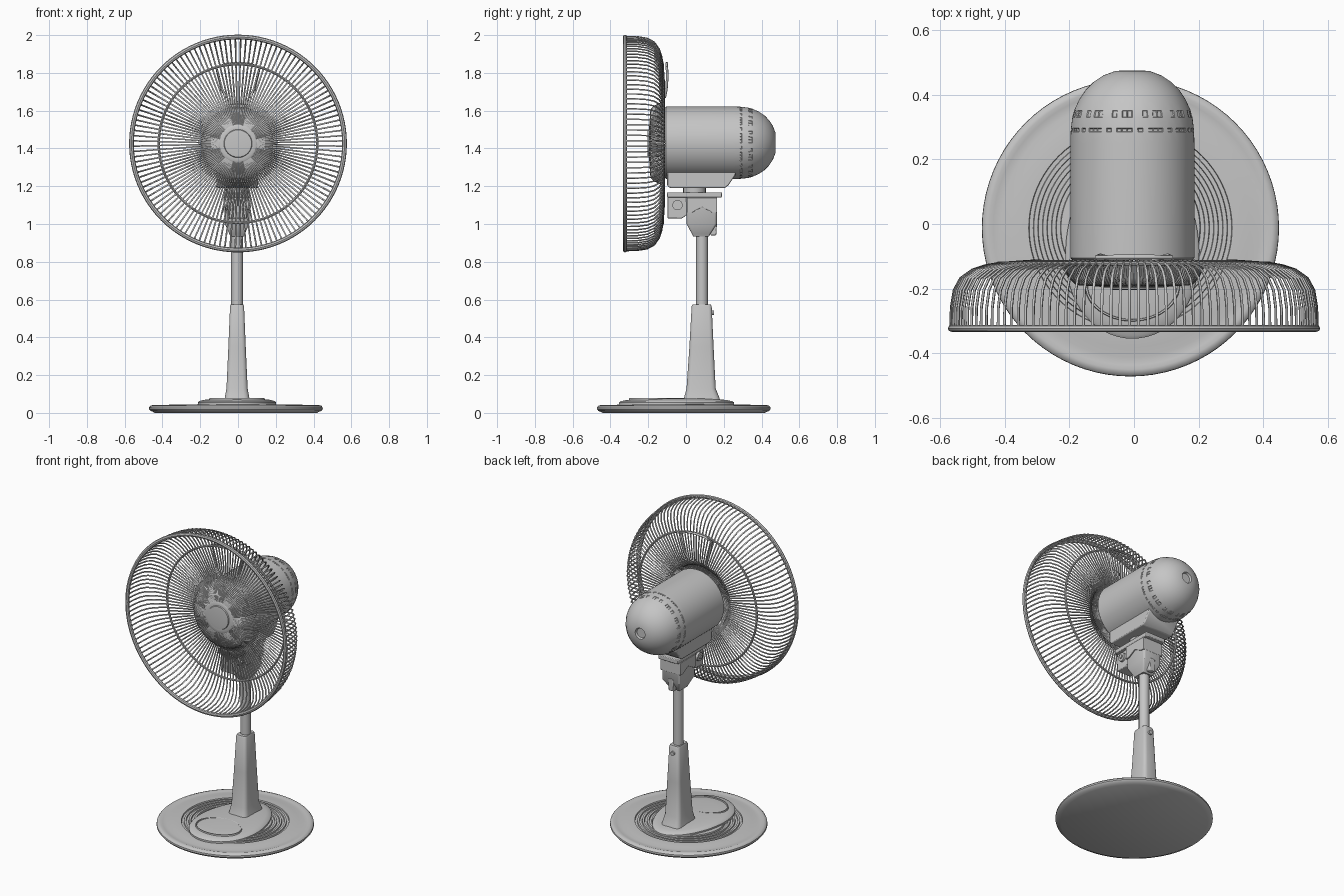
import bpy, bmesh, math
from mathutils import Vector, Matrix

if "Cube" in bpy.data.objects:
    bpy.data.objects.remove(bpy.data.objects["Cube"])

grey = bpy.data.materials.new("light grey plastic")
grey.diffuse_color = (0.56, 0.56, 0.56, 1)
grey.use_nodes = True
grey.node_tree.nodes["Principled BSDF"].inputs["Base Color"].default_value = grey.diffuse_color
FAN_Z = 1.426          # height of the fan axis
CX, POST_Y = -0.005, 0.085


def finish(name, bm, smooth=True, bevel=0):
    bmesh.ops.recalc_face_normals(bm, faces=bm.faces)
    me = bpy.data.meshes.new(name)
    bm.to_mesh(me)
    bm.free()
    ob = bpy.data.objects.new(name, me)
    bpy.context.collection.objects.link(ob)
    me.materials.append(grey)
    if bevel:
        m = ob.modifiers.new("bevel", 'BEVEL')
        m.width, m.segments = bevel, 2
    if smooth:
        bpy.ops.object.select_all(action='DESELECT')
        ob.select_set(True)
        bpy.context.view_layer.objects.active = ob
        bpy.ops.object.shade_smooth_by_angle(angle=math.radians(35))
    return ob


def lathe(profile, n, place, closed=False):
    """Revolve (radius, height) points; returns bmesh and the face bands."""
    bm = bmesh.new()
    rings = [[bm.verts.new(place(r * math.cos(a), r * math.sin(a), h))
              for a in (2 * math.pi * i / n for i in range(n))] for r, h in profile]
    pairs = list(zip(rings, rings[1:]))
    if closed:
        pairs.append((rings[-1], rings[0]))
    bands = [[bm.faces.new((a[i], a[(i + 1) % n], b[(i + 1) % n], b[i]))
              for i in range(n)] for a, b in pairs]
    if not closed:
        bm.faces.new(rings[0])
        bm.faces.new(rings[-1])
    return bm, bands


def fan_axis(x, z, y):
    return Vector((x, y, z + FAN_Z))


def motor_axis(x, z, y):
    return Vector((x + CX, y, z + FAN_Z + 0.004))


def ring(name, r, y, minor_r, minor_y, n=96):
    prof = [(r + minor_r * math.cos(t), y + minor_y * math.sin(t))
            for t in (math.tau * k / 8 for k in range(8))]
    return finish(name, lathe(prof, n, fan_axis, True)[0])


def loft(name, sections, corner=0.3):
    """Stack of rounded rectangles (y centre, z, half x, half y)."""
    bm = bmesh.new()
    loops = []
    for cy, z, hx, hy in sections:
        c = corner * min(hx, hy)
        loop = []
        for k, (sx, sy) in enumerate(((1, 1), (-1, 1), (-1, -1), (1, -1))):
            for j in range(4):
                a = math.pi / 2 * (k + j / 3)
                loop.append(bm.verts.new((CX + sx * (hx - c) + c * math.cos(a),
                                          cy + sy * (hy - c) + c * math.sin(a), z)))
        loops.append(loop)
    for a, b in zip(loops, loops[1:]):
        for i in range(16):
            bm.faces.new((a[i], a[(i + 1) % 16], b[(i + 1) % 16], b[i]))
    bm.faces.new(loops[0])
    bm.faces.new(loops[-1])
    return finish(name, bm)


def prism(name, outline, half, bevel=0.004, x=CX):
    """Side outline of (y, z) points extruded across x."""
    bm = bmesh.new()
    f = bm.faces.new([bm.verts.new((x - half, y, z)) for y, z in outline])
    ext = bmesh.ops.extrude_face_region(bm, geom=[f])
    bmesh.ops.translate(bm, vec=(2 * half, 0, 0),
                        verts=[v for v in ext['geom'] if isinstance(v, bmesh.types.BMVert)])
    return finish(name, bm, bevel=bevel)


def rod(name, centre, r, depth, axis='Z', n=24):
    rot = {'Z': Matrix(), 'X': Matrix.Rotation(math.pi / 2, 4, 'Y'),
           'Y': Matrix.Rotation(math.pi / 2, 4, 'X')}[axis]
    bm = bmesh.new()
    bmesh.ops.create_cone(bm, cap_ends=True, segments=n, radius1=r, radius2=r, depth=depth,
                          matrix=Matrix.Translation(centre) @ rot)
    return finish(name, bm)


def wires(name, paths, radius):
    cu = bpy.data.curves.new(name, 'CURVE')
    cu.dimensions = '3D'
    cu.bevel_depth, cu.bevel_resolution, cu.use_fill_caps = radius, 1, True
    for pts in paths:
        sp = cu.splines.new('POLY')
        sp.points.add(len(pts) - 1)
        for p, co in zip(sp.points, pts):
            p.co = (*co, 1)
    ob = bpy.data.objects.new(name, cu)
    bpy.context.collection.objects.link(ob)
    cu.materials.append(grey)
    bpy.ops.object.select_all(action='DESELECT')
    ob.select_set(True)
    bpy.context.view_layer.objects.active = ob
    bpy.ops.object.convert(target='MESH')
    bpy.ops.object.shade_smooth_by_angle(angle=math.radians(60))


# round base with rolled edge and concentric grooves
base = [(0.43, 0.0), (0.44, 0.006), (0.452, 0.01), (0.46, 0.02), (0.459, 0.03), (0.452, 0.038),
        (0.438, 0.042), (0.425, 0.038), (0.40, 0.038), (0.37, 0.042), (0.325, 0.045)]
for r in (0.315, 0.287, 0.259, 0.231):
    base += [(r, 0.045), (r - 0.002, 0.037), (r - 0.014, 0.037), (r - 0.016, 0.045)]
base += [(0.2, 0.046)]
finish("base", lathe(base, 80, lambda x, y, z: Vector((x - 0.011, y - 0.012, z)))[0])

# oval foot plate, with a recessed oval panel toward the front
finish("foot_plate", lathe(
    [(1.0, 0.04), (1.0, 0.055), (0.97, 0.062), (0.85, 0.069), (0.6, 0.075), (0.05, 0.078)], 64,
    lambda x, y, z: Vector((x * 0.205 * (1 - 0.15 * y) + CX, y * 0.305 - 0.05, z)))[0])
finish("foot_panel_rim", lathe(
    [(0.94, 0.06), (0.96, 0.077), (1.0, 0.078), (1.03, 0.06)], 48,
    lambda x, y, z: Vector((x * 0.145 + CX, y * 0.11 - 0.19, z)), True)[0])

# tapered sleeve and pole
loft("post_sleeve", [(0.083, 0.06, 0.068, 0.10), (0.083, 0.085, 0.064, 0.092),
                     (0.08, 0.13, 0.056, 0.077), (0.082, 0.35, 0.046, 0.064),
                     (0.083, 0.565, 0.037, 0.053), (0.083, 0.575, 0.033, 0.048)], 0.45)
rod("sleeve_button", (CX, 0.137, 0.53), 0.013, 0.022, 'Y')
rod("pole", (CX, POST_Y, 0.77), 0.031, 0.44)

# tilt head: collar, body, top plate, front lug and clamp knob
loft("tilt_body", [(0.08, 0.935, 0.036, 0.042), (0.08, 0.95, 0.042, 0.05),
                   (0.083, 1.0, 0.065, 0.08), (0.083, 1.14, 0.065, 0.082)], 0.2)
prism("tilt_plate", [(-0.1, 1.14), (0.19, 1.14), (0.19, 1.168), (-0.1, 1.168)], 0.07)
prism("tilt_lug", [(-0.098, 1.03), (-0.02, 1.03), (0.02, 1.06), (0.02, 1.15), (-0.098, 1.15)], 0.05)
prism("tilt_chevron", [(0.005, 1.06), (0.03, 1.06), (0.085, 1.09), (0.14, 1.06), (0.165, 1.06),
                       (0.165, 1.14), (0.005, 1.14)], 0.071, 0.002)
rod("clamp_knob", (CX, -0.045, 1.1), 0.027, 0.13, 'X')
rod("clamp_pin", (CX, -0.045, 1.1), 0.012, 0.145, 'X')
prism("rear_catch", [(0.13, 0.94), (0.16, 0.94), (0.165, 1.02), (0.13, 1.02)], 0.018)
rod("swivel", (CX, 0.045, 1.18), 0.06, 0.05)

# cradle below the motor
prism("motor_cradle", [(-0.1, 1.205), (-0.085, 1.19), (0.205, 1.19), (0.225, 1.205),
                       (0.262, 1.26), (0.262, 1.32), (-0.1, 1.32)], 0.11, 0.006)

# motor shell with domed rear and two rows of shallow vent slots
shell = [(0.185, -0.112), (0.192, -0.105), (0.192, 0.25), (0.191, 0.285), (0.190, 0.297),
         (0.186, 0.33), (0.18, 0.352), (0.165, 0.385), (0.145, 0.415), (0.12, 0.44),
         (0.09, 0.46), (0.055, 0.473), (0.035, 0.475), (0.03, 0.463)]
bm, bands = lathe(shell, 72, motor_axis)
bmesh.ops.recalc_face_normals(bm, faces=bm.faces)
for band, keep in ((3, (0, 1, 2, 4)), (5, (0, 1, 3))):
    slots = [f for i, f in enumerate(bands[band]) if i % 6 in keep]
    bmesh.ops.inset_individual(bm, faces=slots, thickness=0.003, depth=-0.003)
finish("motor_shell", bm)

# rear guard: radial wires running from rim, around the dish, into the central cup
dish = [(0.567, -0.325), (0.566, -0.26), (0.557, -0.205), (0.537, -0.168), (0.50, -0.142),
        (0.46, -0.129), (0.42, -0.122), (0.32, -0.115), (0.24, -0.115), (0.215, -0.13),
        (0.198, -0.165), (0.178, -0.185), (0.09, -0.191)]
angles = [math.tau * (i + 0.5) / 124 for i in range(124)]
wires("guard_wires", [[fan_axis(r * math.cos(a), r * math.sin(a), y) for r, y in dish]
                      for a in angles], 0.0044)
ring("guard_rim", 0.564, -0.323, 0.0125, 0.011)
ring("guard_middle_ring", 0.42, -0.122, 0.0065, 0.0065)

# central hub of the guard
finish("guard_hub", lathe([(0.1, -0.18), (0.1, -0.194), (0.095, -0.197), (0.075, -0.197),
                           (0.072, -0.203), (0.05, -0.205)], 32, fan_axis)[0])
rod("motor_shaft", (0, -0.145, FAN_Z), 0.05, 0.09, 'Y')

# carrying handle behind the top of the guard
wires("guard_handle", [[(x, y, z) for x, y, z in (
    (-0.06, -0.112, 1.67), (-0.085, -0.104, 1.71), (-0.105, -0.098, 1.79), (-0.115, -0.102, 1.83),
    (-0.06, -0.102, 1.848), (0, -0.102, 1.852), (0.06, -0.102, 1.848), (0.115, -0.102, 1.83),
    (0.105, -0.098, 1.79), (0.085, -0.104, 1.71), (0.06, -0.112, 1.67))]], 0.007)
